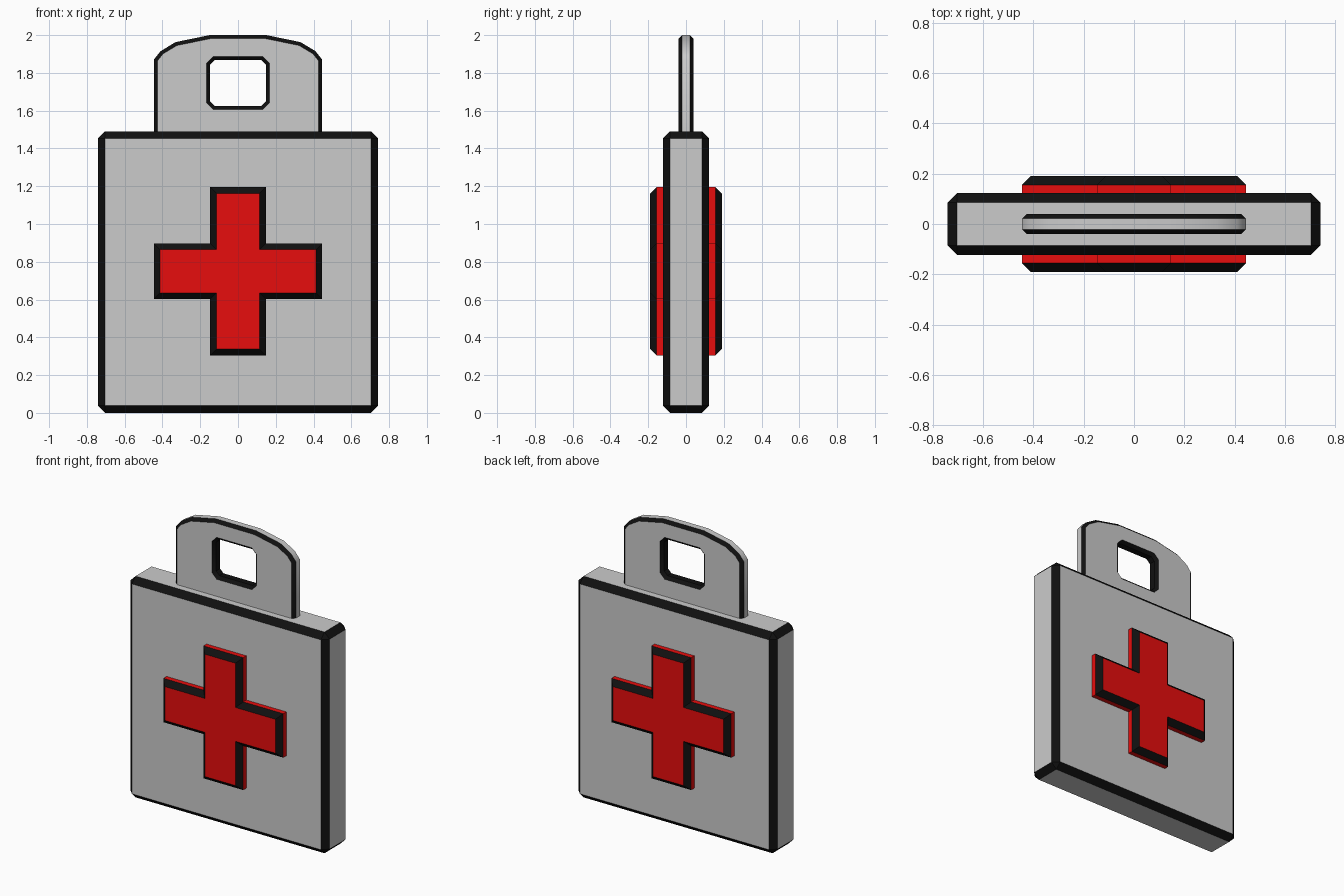
import bpy, bmesh, math

if "Cube" in bpy.data.objects:
    bpy.data.objects.remove(bpy.data.objects["Cube"])


def material(name, rgb):
    m = bpy.data.materials.new(name)
    m.diffuse_color = (*rgb, 1)
    m.use_nodes = True
    m.node_tree.nodes["Principled BSDF"].inputs["Base Color"].default_value = m.diffuse_color
    return m


black = material("black_trim", (0.005, 0.005, 0.005))
red = material("red", (0.8, 0.004, 0.004))


def slab(name, outlines, half_depth, chamfer, main=None, all_edges=False, dark_walls=None):
    """Extrude adjoining x-z outlines through y, then chamfer the rims in black."""
    bm = bmesh.new()
    verts = {}

    def vert(p, y):
        key = (round(p[0], 4), round(p[1], 4), y)
        if key not in verts:
            verts[key] = bm.verts.new((p[0], y, p[1]))
        return verts[key]

    for pts in outlines:
        bm.faces.new([vert(p, -half_depth) for p in pts])
        bm.faces.new([vert(p, half_depth) for p in reversed(pts)])
    edges = [(a, b) for pts in outlines for a, b in zip(pts, pts[1:] + pts[:1])]
    for a, b in edges:
        if (b, a) not in edges:
            bm.faces.new([vert(a, -half_depth), vert(a, half_depth),
                          vert(b, half_depth), vert(b, -half_depth)])
    bmesh.ops.recalc_face_normals(bm, faces=bm.faces[:])
    rims = [e for e in bm.edges if e.calc_face_angle(0) > 0.1
            and (all_edges or abs(e.verts[0].co.y - e.verts[1].co.y) < 1e-5)]
    bmesh.ops.bevel(bm, geom=rims, offset=chamfer, offset_type='OFFSET', segments=1,
                    profile=0.5, affect='EDGES', material=1)
    bm.normal_update()
    if dark_walls:
        for f in bm.faces:
            if abs(f.normal.y) < 0.1 and dark_walls(f.calc_center_median()):
                f.material_index = 1
    mesh = bpy.data.meshes.new(name)
    bm.to_mesh(mesh)
    bm.free()
    mesh.materials.append(main)
    mesh.materials.append(black)
    obj = bpy.data.objects.new(name, mesh)
    bpy.context.collection.objects.link(obj)
    return obj


# Case body
W, H = 0.742, 1.49
slab("case_body", [[(-W, 0), (W, 0), (W, H), (-W, H)]], 0.123, 0.038, all_edges=True)

# Cross, running through the case and raised on both faces
a, b, c = 0.148, 0.446, 0.75
cross = [(-a, -b), (a, -b), (a, -a), (b, -a), (b, a), (a, a),
         (a, b), (-a, b), (-a, a), (-b, a), (-b, -a), (-a, -a)]
slab("cross", [[(x, z + c) for x, z in cross]], 0.19, 0.034, main=red)

# Handle plate with a grip hole, as two mirrored halves
half = [(0, 1.45), (0.446, 1.45), (0.446, 1.87), (0.41, 1.915), (0.33, 1.963), (0.15, 2.0),
        (0, 2.0), (0, 1.868), (0.123, 1.868), (0.148, 1.843), (0.148, 1.649),
        (0.123, 1.624), (0, 1.624)]
mirrored = [(-x, z) for x, z in reversed(half)]
handle = slab("handle", [half, mirrored], 0.04, 0.019,
              dark_walls=lambda p: abs(p.x) < 0.16 and 1.6 < p.z < 1.89)
bpy.context.view_layer.objects.active = handle
handle.select_set(True)
bpy.ops.object.shade_smooth_by_angle(angle=math.radians(43))
